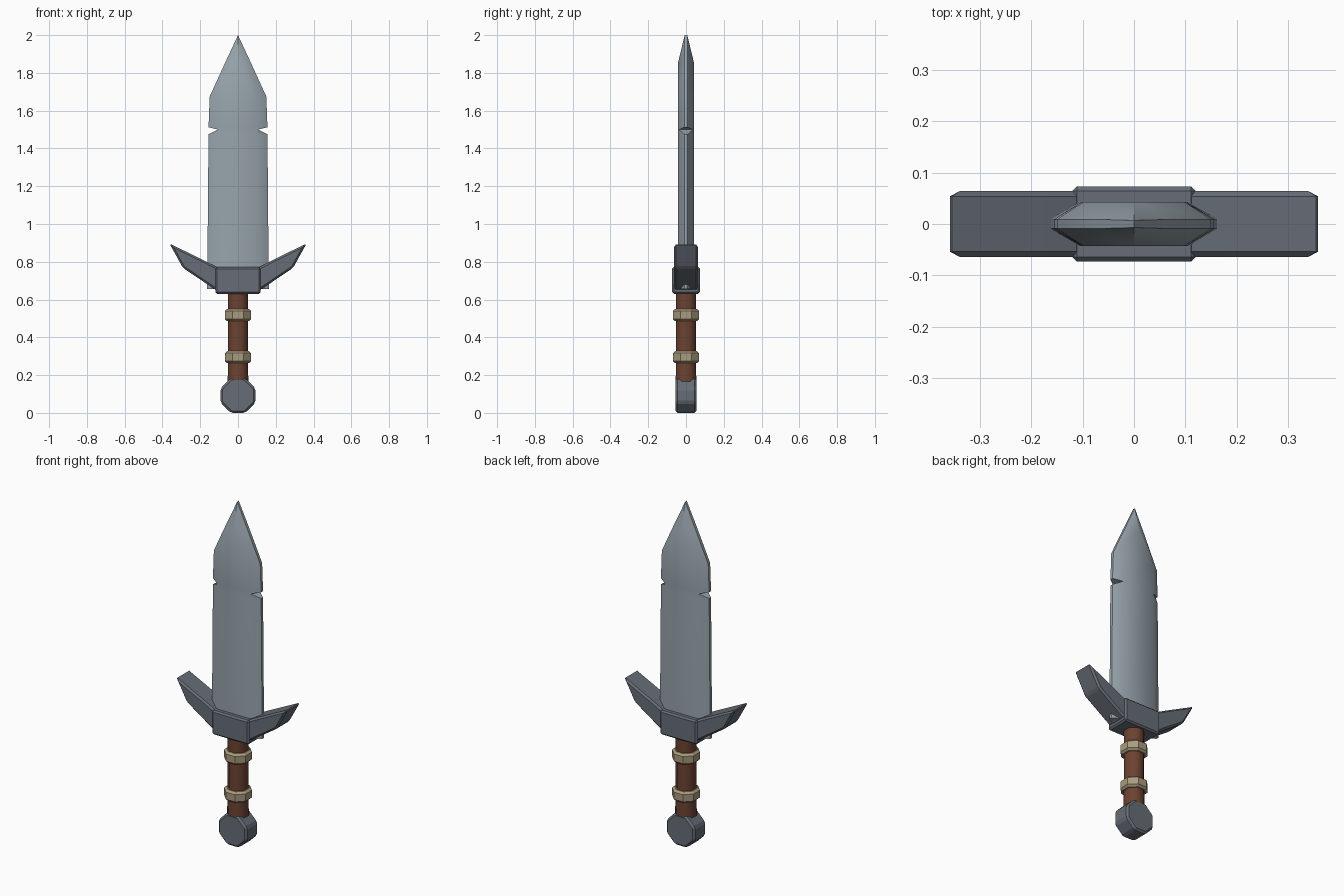
import bpy, bmesh, math

if "Cube" in bpy.data.objects:
    bpy.data.objects.remove(bpy.data.objects["Cube"])


def material(name, rgb):
    m = bpy.data.materials.new(name)
    m.diffuse_color = (*rgb, 1)
    m.use_nodes = True
    m.node_tree.nodes["Principled BSDF"].inputs["Base Color"].default_value = m.diffuse_color
    return m


STEEL = material("pale steel", (0.31, 0.37, 0.41))
IRON = material("dark iron", (0.135, 0.155, 0.185))
LEATHER = material("brown leather", (0.15, 0.055, 0.03))
CORD = material("tan cord", (0.40, 0.33, 0.21))


def finish(bm, name, mat, smooth=None, bevel=0):
    bmesh.ops.remove_doubles(bm, verts=bm.verts, dist=0.0005)
    bmesh.ops.dissolve_degenerate(bm, edges=bm.edges, dist=0.0001)
    bmesh.ops.recalc_face_normals(bm, faces=bm.faces)
    if bevel:
        bmesh.ops.bevel(bm, geom=list(bm.edges), offset=bevel, segments=1,
                        affect='EDGES', profile=0.5)
    me = bpy.data.meshes.new(name)
    bm.to_mesh(me)
    bm.free()
    me.materials.append(mat)
    if smooth:
        me.polygons.foreach_set("use_smooth", [True] * len(me.polygons))
        me.set_sharp_from_angle(angle=math.radians(smooth))
    ob = bpy.data.objects.new(name, me)
    bpy.context.collection.objects.link(ob)
    return ob


def loft(rings):
    """Skin a stack of closed rings and cap both ends."""
    bm = bmesh.new()
    rows = [[bm.verts.new(p) for p in r] for r in rings]
    n = len(rows[0])
    for a, b in zip(rows, rows[1:]):
        for i in range(n):
            j = (i + 1) % n
            bm.faces.new((a[i], a[j], b[j], b[i]))
    bm.faces.new(rows[0][::-1])
    bm.faces.new(rows[-1])
    return bm


def prism(profile, half_depth):
    """Extrude an x-z profile symmetrically along y."""
    return loft([[(x, y, z) for x, z in profile] for y in (-half_depth, half_depth)])


def octagon(r):
    """Eight points with flat sides at distance r."""
    k = r / math.cos(math.pi / 8)
    return [(k * math.cos((i + .5) * math.pi / 4), k * math.sin((i + .5) * math.pi / 4))
            for i in range(8)]


def turned(stations):
    return loft([[(x, y, z) for x, y in octagon(r)] for z, r in stations])


# Blade: rows of z, edge half width, edge half thickness, flat half width, flat half thickness
blade_rows = [
    (0.655, 0.163, 0.009, 0.105, 0.043),
    (1.475, 0.156, 0.009, 0.102, 0.043),
    (1.500, 0.107, 0.038, 0.101, 0.043),   # notch
    (1.512, 0.156, 0.009, 0.101, 0.043),
    (1.675, 0.150, 0.009, 0.098, 0.043),
    (1.850, 0.070, 0.009, 0.000, 0.043),
    (2.000, 0.000, 0.007, 0.000, 0.007),
]
rings = [[(ox, -ey, z), (ox, ey, z), (ix, iy, z), (-ix, iy, z),
          (-ox, ey, z), (-ox, -ey, z), (-ix, -iy, z), (ix, -iy, z)]
         for z, ox, ey, ix, iy in blade_rows]
# the point collapses to one short edge
blade = loft(rings[:-1])
bmesh.ops.delete(blade, geom=[f for f in blade.faces
                              if all(v.co.z > 1.84 for v in f.verts)], context='FACES_ONLY')
blade.verts.ensure_lookup_table()
last = blade.verts[-8:]
tip_f, tip_b = blade.verts.new((0, -0.007, 2)), blade.verts.new((0, 0.007, 2))
tips = [tip_f, tip_b, tip_b, tip_b, tip_b, tip_f, tip_f, tip_f]
for i in range(8):
    j = (i + 1) % 8
    if (last[i].co - last[j].co).length < 0.001:
        continue
    quad = [last[i], last[j], tips[j]]
    if tips[i] is not tips[j]:
        quad.append(tips[i])
    blade.faces.new(quad)
finish(blade, "blade", STEEL, smooth=40)

# Guard block and the two upswept arms
finish(prism([(-.12, .63), (.12, .63), (.12, .772), (-.12, .772)], 0.073),
       "guard_block", IRON, bevel=0.009)
arm = [(.09, .645), (.12, .652), (.292, .768), (.363, .897), (.17, .802), (.09, .76)]
for side, label in ((1, "right"), (-1, "left")):
    finish(prism([(side * x, z) for x, z in arm], 0.064),
           "guard_arm_" + label, IRON, bevel=0.010)

# Grip with two cord rings
finish(turned([(0.16, 0.055), (0.30, 0.052), (0.50, 0.052), (0.65, 0.053)]),
       "grip", LEATHER, smooth=50)
for i, z in enumerate((0.295, 0.518)):
    finish(turned([(z - .032, .058), (z - .021, .070), (z + .021, .070), (z + .032, .058)]),
           "grip_ring_%d" % (i + 1), CORD)

# Octagonal pommel
finish(prism([(x, z + 0.092) for x, z in octagon(0.092)], 0.056),
       "pommel", IRON, bevel=0.011)
